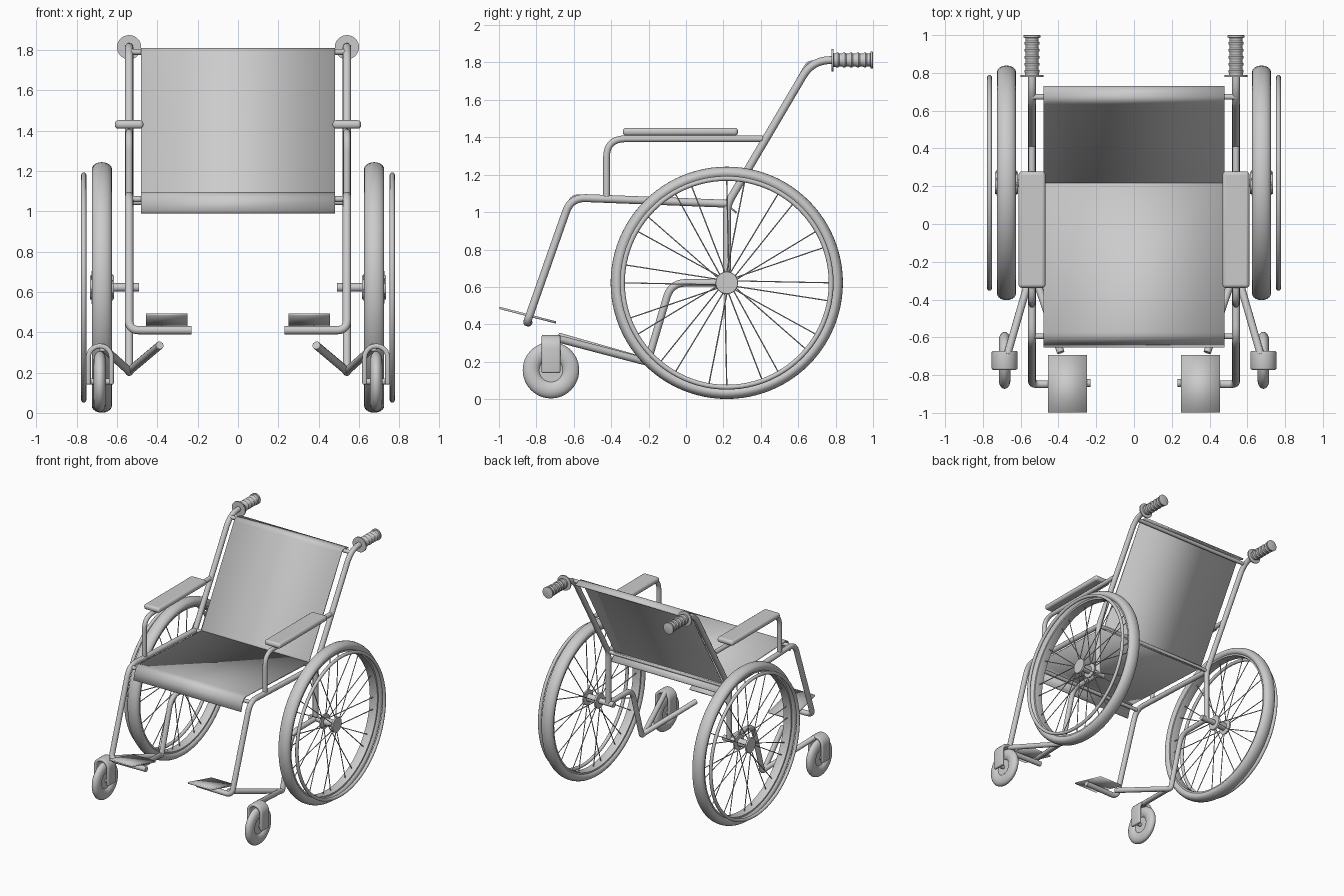
import bpy, bmesh, math
from mathutils import Vector, Matrix

if "Cube" in bpy.data.objects:
    bpy.data.objects.remove(bpy.data.objects["Cube"])


def finish(ob, angle=40):
    bpy.ops.object.select_all(action='DESELECT')
    ob.select_set(True)
    bpy.context.view_layer.objects.active = ob
    bpy.ops.object.shade_smooth_by_angle(angle=math.radians(angle))
    return ob


def add_mesh(name, bm):
    bmesh.ops.recalc_face_normals(bm, faces=bm.faces)
    me = bpy.data.meshes.new(name)
    bm.to_mesh(me)
    bm.free()
    ob = bpy.data.objects.new(name, me)
    bpy.context.collection.objects.link(ob)
    return ob


def fillet(pts, trims):
    """Round each inner corner of a polyline by the given trim length."""
    pts = [Vector(p) for p in pts]
    out = [pts[0]]
    for a, p, b, d in zip(pts, pts[1:], pts[2:], trims):
        s, e = p + (a - p).normalized() * d, p + (b - p).normalized() * d
        for i in range(8):
            t = i / 7
            out.append(s * (1 - t) ** 2 + p * 2 * t * (1 - t) + e * t * t)
    return out + [pts[-1]]


def tube(name, paths, r, res=4):
    cu = bpy.data.curves.new(name, 'CURVE')
    cu.dimensions = '3D'
    cu.bevel_depth, cu.bevel_resolution, cu.use_fill_caps = r, res, True
    for pts in paths:
        sp = cu.splines.new('POLY')
        sp.points.add(len(pts) - 1)
        for q, p in zip(sp.points, pts):
            q.co = (*p, 1)
    ob = bpy.data.objects.new(name, cu)
    bpy.context.collection.objects.link(ob)
    bpy.ops.object.select_all(action='DESELECT')
    ob.select_set(True)
    bpy.context.view_layer.objects.active = ob
    bpy.ops.object.convert(target='MESH')
    return finish(bpy.context.object)


def lathe(name, profile, loc, axis, n=64, closed=False):
    """Turn (radius, offset) points around the x or y axis at loc."""
    bm = bmesh.new()
    rings = []
    for i in range(n):
        c, s = math.cos(math.tau * i / n), math.sin(math.tau * i / n)
        ring = []
        for r, h in profile:
            v = (h, r * c, r * s) if axis == 'X' else (r * c, h, r * s)
            ring.append(bm.verts.new(Vector(v) + Vector(loc)))
        rings.append(ring)
    m = len(profile)
    for i in range(n):
        a, b = rings[i], rings[(i + 1) % n]
        for j in range(m if closed else m - 1):
            k = (j + 1) % m
            bm.faces.new((a[j], b[j], b[k], a[k]))
    if not closed:
        bm.faces.new([r[0] for r in rings])
        bm.faces.new([r[-1] for r in rings])
    return finish(add_mesh(name, bm))


def oval(R, a, b, n=20):
    """Tyre section: radius R, radial half-size a, sideways half-size b."""
    return [(R + a * math.cos(math.tau * i / n), b * math.sin(math.tau * i / n)) for i in range(n)]


def sheet(name, pts, vec, thick):
    """Strip swept along vec and thickened."""
    bm = bmesh.new()
    a = [bm.verts.new(p) for p in pts]
    b = [bm.verts.new(Vector(p) + Vector(vec)) for p in pts]
    for i in range(len(pts) - 1):
        bm.faces.new((a[i], a[i + 1], b[i + 1], b[i]))
    ob = add_mesh(name, bm)
    m = ob.modifiers.new('thickness', 'SOLIDIFY')
    m.thickness, m.offset = thick, 0
    return finish(ob)


def box(name, loc, size, bevel):
    bm = bmesh.new()
    bmesh.ops.create_cube(bm, size=1, matrix=Matrix.Translation(loc) @ Matrix.Diagonal((*size, 1)))
    ob = add_mesh(name, bm)
    m = ob.modifiers.new('bevel', 'BEVEL')
    m.width, m.segments = bevel, 4
    return finish(ob)


WY, WZ = 0.218, 0.622   # big wheel centre
CX, CY, CZ = 0.685, -0.722, 0.155   # caster centre

for s, side in ((1, 'left'), (-1, 'right')):
    X = 0.54 * s
    # main frame: seat rail running into leg and footrest bar
    tube(f'seat_rail_and_leg_{side}', [fillet([(X, 0.22, 1.045), (X, -0.615, 1.078),
         (X, -0.85, 0.41), (0.23 * s, -0.842, 0.41)], (0.08, 0.05))], 0.021)
    # rear post, back post and handle tube
    tube(f'back_post_{side}', [fillet([(X, 0.22, 0.62), (X, 0.22, 1.04), (X, 0.675, 1.813),
         (X, 0.80, 1.813)], (0.04, 0.1))], 0.021)
    # armrest tube
    tube(f'armrest_tube_{side}', [fillet([(X, -0.425, 1.07), (X, -0.425, 1.392), (X, 0.41, 1.392)], (0.1,))], 0.018)
    box(f'armrest_pad_{side}', (X, -0.03, 1.43), (0.142, 0.616, 0.042), 0.018)
    # lower tube to the caster, and inner branch
    tube(f'lower_tube_{side}', [fillet([(X, WY, WZ), (X, -0.08, WZ), (X, -0.205, 0.2),
         (X, -0.24, 0.207), (0.67 * s, -0.69, 0.325)], (0.08, 0.017, 0.017)),
         [(X, -0.23, 0.207), (0.388 * s, -0.68, 0.335)]], 0.02)
    # wheel axle stub
    tube(f'axle_{side}', [[(0.49 * s, WY, WZ), (0.735 * s, WY, WZ)]], 0.021)
    # handle grip with flange, ribs and end cap
    g = [(0.021, 0.778), (0.06, 0.778), (0.06, 0.788), (0.036, 0.79)]
    for i in range(5):
        y = 0.80 + i * 0.037
        g += [(0.036, y), (0.041, y + 0.006), (0.041, y + 0.012), (0.034, y + 0.02), (0.034, y + 0.03)]
    g += [(0.036, 0.985), (0.045, 0.987), (0.045, 0.998), (0.04, 1.0)]
    lathe(f'handle_grip_{side}', g, (X, 0, 1.813), 'Y', 32)
    # footplate
    sheet(f'footplate_{side}', [(0.25 * s, -0.997, 0.488), (0.25 * s, -0.695, 0.41)], (0.205 * s, 0, 0), 0.012)

    # big wheel: tyre, rim, hand rim, hub, spokes
    wx = 0.675 * s
    lathe(f'tyre_{side}', oval(0.587, 0.034, 0.05), (wx, WY, WZ), 'X', 96, True)
    lathe(f'rim_{side}', [(0.565, -0.034), (0.565, 0.034), (0.55, 0.034), (0.545, 0.0), (0.55, -0.034)],
          (wx, WY, WZ), 'X', 96, True)
    lathe(f'hand_rim_{side}', oval(0.558, 0.013, 0.013, 12), (0.765 * s, WY, WZ), 'X', 96, True)
    lathe(f'hub_{side}', [(0.058, -0.06), (0.06, -0.056), (0.06, -0.046), (0.03, -0.042),
          (0.03, 0.042), (0.06, 0.046), (0.06, 0.056), (0.058, 0.06)], (wx, WY, WZ), 'X', 32)
    spokes = []
    for i in range(24):
        a = math.radians(30 * (i // 2) + 20 * (i % 2))
        lean = math.radians(12 if i % 4 < 2 else -12)
        fx = wx + (0.05 if i % 2 else -0.05)
        spokes.append([(fx, WY + 0.05 * math.cos(a + lean), WZ + 0.05 * math.sin(a + lean)),
                       (wx, WY + 0.553 * math.cos(a), WZ + 0.553 * math.sin(a))])
    tube(f'spokes_{side}', spokes, 0.0035, 1)

    # caster wheel and fork
    cx = CX * s
    lathe(f'caster_tyre_{side}', oval(0.105, 0.046, 0.031), (cx, CY, CZ), 'X', 48, True)
    lathe(f'caster_hub_{side}', [(0.065, -0.012), (0.065, 0.012)], (cx, CY, CZ), 'X', 32)
    tube(f'caster_axle_{side}', [[(cx - 0.06, CY, CZ), (cx + 0.06, CY, CZ)]], 0.015)
    arc = [(cx + 0.057 * math.cos(math.pi * i / 12), CY - 0.05, 0.275 + 0.057 * math.sin(math.pi * i / 12))
           for i in range(13)]
    u = [(cx + 0.057, CY - 0.05, 0.14)] + arc + [(cx - 0.057, CY - 0.05, 0.14)]
    fork = sheet(f'caster_fork_{side}', u, (0, 0.1, 0), 0.024)
    bv = fork.modifiers.new('bevel', 'BEVEL')
    bv.width, bv.segments, bv.angle_limit = 0.009, 3, math.radians(50)

# cross bars carrying the fabric
for name, y, z in (('front', -0.595, 1.06), ('rear', 0.225, 1.045), ('top', 0.673, 1.79)):
    tube(f'cross_bar_{name}', [[(-0.54, y, z), (0.54, y, z)]], 0.015)

# fabric seat with a lip over the front bar
sheet('seat', fillet([(-0.48, -0.648, 0.99), (-0.48, -0.615, 1.092), (-0.48, 0.235, 1.055)], (0.045,)),
      (0.96, 0, 0), 0.01)
# fabric back, folded over the top bar and under the bottom
sheet('backrest', fillet([(-0.48, 0.27, 0.997), (-0.48, 0.212, 1.045), (-0.48, 0.655, 1.813),
      (-0.48, 0.728, 1.79)], (0.03, 0.035)), (0.96, 0, 0), 0.01)
